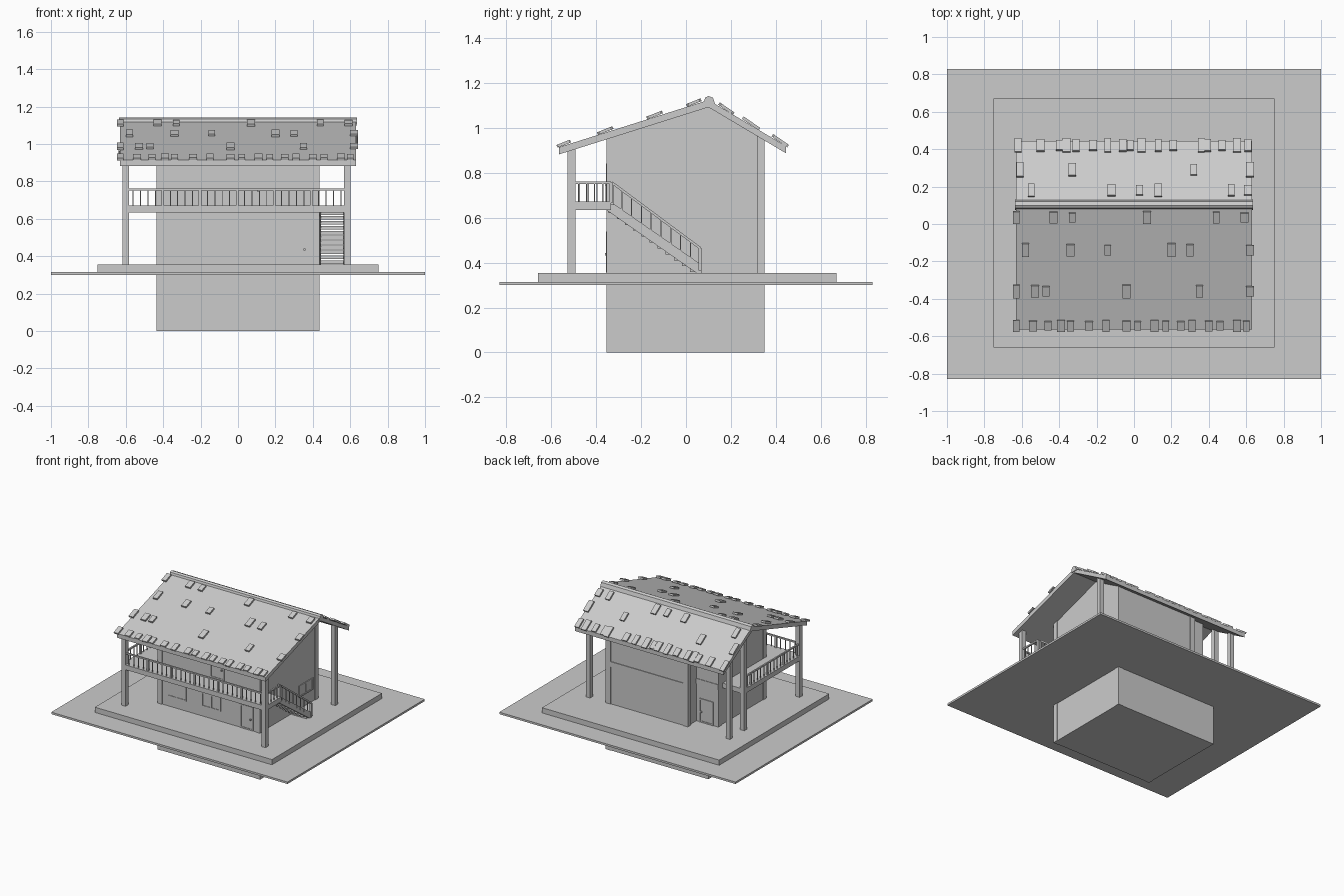
import bpy, bmesh, math
from mathutils import Vector, Matrix

cube = bpy.data.objects.get("Cube")
if cube:
    bpy.data.objects.remove(cube, do_unlink=True)

GREY = (0.6, 0.6, 0.6, 1)
mat = bpy.data.materials.new("plain grey")
mat.use_nodes = True
mat.diffuse_color = GREY
mat.node_tree.nodes["Principled BSDF"].inputs["Base Color"].default_value = GREY


def finish(name, bm):
    bmesh.ops.recalc_face_normals(bm, faces=bm.faces)
    me = bpy.data.meshes.new(name)
    bm.to_mesh(me)
    bm.free()
    me.materials.append(mat)
    ob = bpy.data.objects.new(name, me)
    bpy.context.collection.objects.link(ob)
    return ob


def add_box(bm, x0, x1, y0, y1, z0, z1):
    m = Matrix.Translation(((x0 + x1) / 2, (y0 + y1) / 2, (z0 + z1) / 2))
    bmesh.ops.create_cube(bm, size=1, matrix=m @ Matrix.Diagonal((x1 - x0, y1 - y0, z1 - z0, 1)))


def boxes(name, *items):
    bm = bmesh.new()
    for b in items:
        add_box(bm, *b)
    return finish(name, bm)


def add_prism(bm, profile, x0, x1):
    """Extrude a (y, z) profile along x."""
    face = bm.faces.new([bm.verts.new((x0, y, z)) for y, z in profile])
    ext = bmesh.ops.extrude_face_region(bm, geom=[face])["geom"]
    verts = [v for v in ext if isinstance(v, bmesh.types.BMVert)]
    bmesh.ops.translate(bm, verts=verts, vec=(x1 - x0, 0, 0))


def prism(name, profile, x0, x1):
    bm = bmesh.new()
    add_prism(bm, profile, x0, x1)
    return finish(name, bm)


# Roof surface: ridge and eaves in (y, z)
RIDGE, FRONT, BACK = (0.1, 1.125), (-0.565, 0.915), (0.445, 0.92)
THICK = 0.032


def roof_z(y):
    ey, ez = FRONT if y < RIDGE[0] else BACK
    return RIDGE[1] + (y - RIDGE[0]) * (ez - RIDGE[1]) / (ey - RIDGE[0])


def under(y):
    return roof_z(y) - THICK + 0.004


# Ground and foundation
boxes("ground_plate", (-1, 1, -.83, .83, .3, .315))
boxes("plinth", (-.75, .75, -.66, .67, .315, .355))
W, YF, YB = .435, -.355, .35
boxes("basement", (-W + .003, W - .003, YF + .003, YB - .003, 0, .3))

# House body with a notched back corner for the entrance
NX, NY = -.25, .23
WALL = .005


def body(name, x0, x1, y1):
    y0 = YF + WALL
    profile = [(y0, .3), (y1, .3), (y1, under(y1)), (RIDGE[0], under(RIDGE[0])), (y0, under(y0))]
    prism(name, profile, x0, x1)


body("house_body", NX, W - WALL, YB - WALL)
body("house_side", -W + WALL, NX, NY)


# Corner pillars
bm = bmesh.new()
P = .04
for x, y, z0 in [(W - P, YF, 0), (-W, YF, 0), (W - P, YB - P, 0),
                 (NX - .01, YB - P, .3), (-W, NY - P, .3)]:
    add_prism(bm, [(y, z0), (y + P, z0), (y + P, under(y + P)), (y, under(y))], x, x + P)
finish("corner_pillars", bm)
boxes("floor_beam", (NX, W, YB - .02, YB, .64, .68), (-W, NX, NY - .02, NY + .004, .64, .68))

# Porch posts
bm = bmesh.new()
T = .017
for x, y in [(-.6, -.51), (.585, -.51), (-.6, .333), (.585, .333), (-.6, .16)]:
    add_prism(bm, [(y - T, .355), (y + T, .355), (y + T, under(y + T)), (y - T, under(y - T))], x - T, x + T)
finish("porch_posts", bm)

# Balcony deck wrapping the front and one side
boxes("balcony_deck", (-.617, .602, -.527, YF, .635, .672), (.43, .602, YF, -.335, .635, .672),
      (-.617, -W, YF, .177, .635, .672))


# Railings
def add_bar(bm, a, b, w):
    a, b = Vector(a), Vector(b)
    rot = (b - a).to_track_quat('Z', 'Y').to_matrix().to_4x4()
    m = Matrix.Translation((a + b) / 2) @ rot @ Matrix.Diagonal((w, w, (b - a).length, 1))
    bmesh.ops.create_cube(bm, size=1, matrix=m)


def railing(name, a, b, drop, count, every=5):
    bm = bmesh.new()
    a, b = Vector(a), Vector(b)
    add_bar(bm, a, b, .011)
    for i in range(count + 1):
        p = a.lerp(b, i / count)
        add_bar(bm, p - Vector((0, 0, drop)), p, .014 if i % every == 0 else .005)
    finish(name, bm)


RZ = .757
railing("front_railing", (-.6, -.515, RZ), (.59, -.515, RZ), .09, 30)
railing("left_end_railing", (.59, -.515, RZ), (.59, -.335, RZ), .09, 5)
railing("right_side_railing", (-.605, -.515, RZ), (-.605, .16, RZ), .09, 17)
railing("stair_railing", (.575, -.33, RZ), (.575, .063, .465), .1, 9, 9)

# Stairs
for i, x in enumerate((.432, .563)):
    prism("stair_stringer", [(-.355, .635), (.045, .355), (.07, .355), (.07, .39), (-.33, .668), (-.355, .668)], x, x + .012)
STEPS = 11
bm = bmesh.new()
for i in range(STEPS):
    f = (i + .5) / STEPS
    y, z = -.345 + .4 * f, .655 - .29 * f
    add_box(bm, .44, .565, y - .018, y + .02, z - .02, z)
finish("stair_treads", bm)


# Framed doors and windows; the panel lies nearly flush with the wall
def opening(name, axis, side, plane, c, z0, w, h, bar=True):
    bm = bmesh.new()
    f = .01

    def plate(a0, a1, b0, b1, d):
        lo, hi = sorted((plane - side * .003, plane + side * d))
        if axis == 'y':
            add_box(bm, a0, a1, lo, hi, b0, b1)
        else:
            add_box(bm, lo, hi, a0, a1, b0, b1)

    l, r, t = c - w / 2, c + w / 2, z0 + h
    plate(l, r, z0, t, .002)
    for a0, a1, b0, b1 in [(l, l + f, z0, t), (r - f, r, z0, t), (l, r, t - f, t), (l, r, z0, z0 + f)]:
        plate(a0, a1, b0, b1, .006)
    if bar:
        plate(c - f / 2, c + f / 2, z0, t, .006)
    else:
        plate(r - .025, r - .015, z0 + h * .42, z0 + h * .48, .012)
    finish(name, bm)


FP, LP = YF + WALL, W - WALL
opening("front_window", 'y', -1, FP, -.27, .43, .16, .11)
opening("front_window", 'y', -1, FP, .02, .43, .16, .11)
opening("front_door", 'y', -1, FP, .32, .356, .11, .18, False)
opening("upper_door", 'y', -1, FP, .07, .673, .12, .17, False)
opening("side_window", 'x', 1, LP, .205, .445, .17, .09)
opening("back_door", 'y', 1, NY, -.335, .356, .12, .18, False)

# Roof slab and ridge cap
low = [(y, z - THICK) for y, z in (BACK, RIDGE, FRONT)]
prism("roof", [FRONT, RIDGE, BACK] + low, -.63, .63)
prism("ridge_cap", [(.075, 1.1), (.085, 1.135), (.1, 1.143), (.12, 1.135), (.132, 1.1)], -.635, .635)

# Loose shingles, in rows along the slopes: y, length, x in hundredths
ROWS = [
    (-.545, .065, (-63, -54, -46, -39, -34, -24, -15, -4, 2, 11, 17, 25, 31, 40, 46, 55, 60)),
    (-.36, .075, (-63, -53, -47, -4, 35, 62)),
    (-.14, .075, (-58, -34, -14, 20, 30, 62)),
    (.035, .07, (-63, -43, -33, 7, 44, 59)),
    (.18, .08, (-55, -12, 3, 13, 52, 61)),
    (.29, .09, (-61, -33, 32, 62)),
    (.42, .085, (-62, -50, -40, -36, -31, -22, -14, -6, -2, 4, 13, 21, 36, 39, 47, 55, 61)),
]
bm = bmesh.new()
for y, length, xs in ROWS:
    ey, ez = FRONT if y < RIDGE[0] else BACK
    slope = math.atan2(ez - RIDGE[1], ey - RIDGE[0])
    if y < RIDGE[0]:
        slope += math.pi
    lean = -.07 if y > RIDGE[0] else .07
    for i, x in enumerate(xs):
        m = Matrix.Translation((x / 100, y, roof_z(y) + .009)) @ Matrix.Rotation(slope + lean, 4, 'X')
        size = Matrix.Diagonal((.036 + .006 * (i % 2), length * (1 - .12 * (i % 3)), .013, 1))
        bmesh.ops.create_cube(bm, size=1, matrix=m @ size)
finish("loose_shingles", bm)
